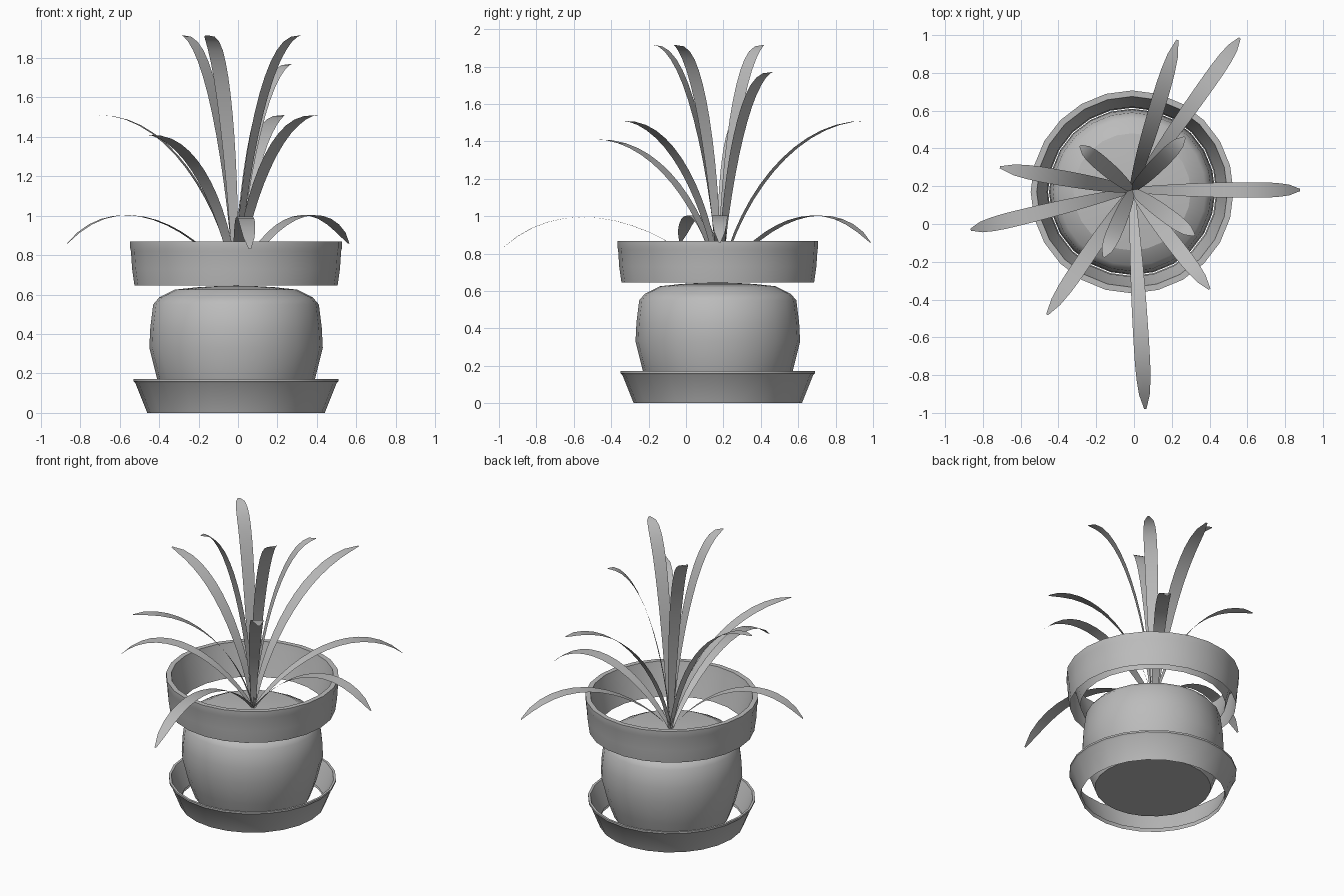
import bpy
import bmesh
import math
from mathutils import Vector
from mathutils.geometry import interpolate_bezier

cube = bpy.data.objects.get("Cube")
if cube:
    bpy.data.objects.remove(cube, do_unlink=True)

grey = bpy.data.materials.new("plain grey")
grey.use_nodes = True
colour = (0.5, 0.5, 0.5, 1)
grey.diffuse_color = colour
grey.node_tree.nodes["Principled BSDF"].inputs["Base Color"].default_value = colour

CENTRE = Vector((-0.01, 0.17, 0))
SIDES = 24


def finish(bm, name, angle=40):
    """Turn a bmesh into a smooth shaded grey object."""
    mesh = bpy.data.meshes.new(name)
    bm.to_mesh(mesh)
    bm.free()
    mesh.materials.append(grey)
    obj = bpy.data.objects.new(name, mesh)
    bpy.context.collection.objects.link(obj)
    bpy.ops.object.select_all(action="DESELECT")
    obj.select_set(True)
    bpy.context.view_layer.objects.active = obj
    bpy.ops.object.shade_smooth_by_angle(angle=math.radians(angle))
    return obj


def lathe(name, profile):
    """Turn a (radius, height) profile round the pot axis."""
    bm = bmesh.new()
    rings = []
    for r, z in profile:
        ring = []
        for i in range(SIDES):
            a = math.tau * i / SIDES
            ring.append(bm.verts.new(CENTRE + Vector((r * math.cos(a), r * math.sin(a), z))))
        rings.append(ring)
    for low, high in zip(rings, rings[1:]):
        for i in range(SIDES):
            j = (i + 1) % SIDES
            bm.faces.new((low[i], low[j], high[j], high[i]))
    bmesh.ops.remove_doubles(bm, verts=bm.verts, dist=0.0005)
    return finish(bm, name)


def leaf(name, tip, steps=14):
    """Bend a tapering ribbon from the soil out to its tip."""
    root = Vector((-0.01, 0.18, 0.64))
    tip = Vector(tip)
    out = Vector((tip.x - root.x, tip.y - root.y, 0))
    rise = Vector((0, 0, 1))
    height = tip.z - root.z
    if height < 0.4:      # drooping leaf
        c1 = root + out * 0.25 + rise * 0.32
        c2 = root + out * 0.7 + rise * 0.51
    else:                 # upright leaf
        c1 = root + out * 0.11 + rise * height * 0.5
        c2 = root + out * 0.5 + rise * height * 1.01
    side = Vector((-out.y, out.x, 0)).normalized()
    bm = bmesh.new()
    rows = []
    for i, p in enumerate(interpolate_bezier(root, c1, c2, tip, steps + 1)):
        t = i / steps
        half = 0.014 + 0.027 * math.sin(min(t / 0.7, 1) * math.pi / 2)
        if t > 0.75:
            half *= math.sqrt(max(1 - ((t - 0.75) / 0.25) ** 2, 0.02))
        rows.append((bm.verts.new(p - side * half), bm.verts.new(p + side * half)))
    for a, b in zip(rows, rows[1:]):
        bm.faces.new((a[0], b[0], b[1], a[1]))
    return finish(bm, name)


# Saucer, rounded pot, soil and the separate collar above it
lathe("saucer", [(0.45, 0), (0.51, 0.15), (0.52, 0.16), (0.52, 0.172),
                 (0.505, 0.172), (0.495, 0.15), (0.445, 0.02)])
lathe("pot_body", [(0, 0.06), (0.36, 0.06), (0.40, 0.17), (0.44, 0.33),
                   (0.435, 0.43), (0.42, 0.55), (0.39, 0.585), (0.31, 0.625)])
lathe("soil", [(0.31, 0.625), (0.2, 0.637), (0.1, 0.643), (0, 0.645)])
lathe("pot_rim", [(0.515, 0.645), (0.527, 0.73), (0.533, 0.82), (0.537, 0.835),
                  (0.537, 0.868), (0.505, 0.868), (0.495, 0.82), (0.45, 0.65)])

# Leaves, listed by tip
drooping = [(0.56, 0.985, 0.86), (0.88, 0.18, 0.86),
            (-0.865, -0.03, 0.86), (0.06, -0.98, 0.83)]
arching = [(0.23, 0.975, 1.51), (-0.71, 0.3, 1.51),
           (-0.46, -0.48, 1.41), (0.4, -0.345, 1.51)]
upright = [(0.32, -0.06, 1.915), (-0.16, -0.175, 1.915),
           (-0.285, 0.415, 1.915), (0.27, 0.46, 1.77)]
for kind, tips in (("drooping", drooping), ("arching", arching), ("upright", upright)):
    for n, tip in enumerate(tips, 1):
        leaf(f"{kind}_leaf_{n}", tip)
